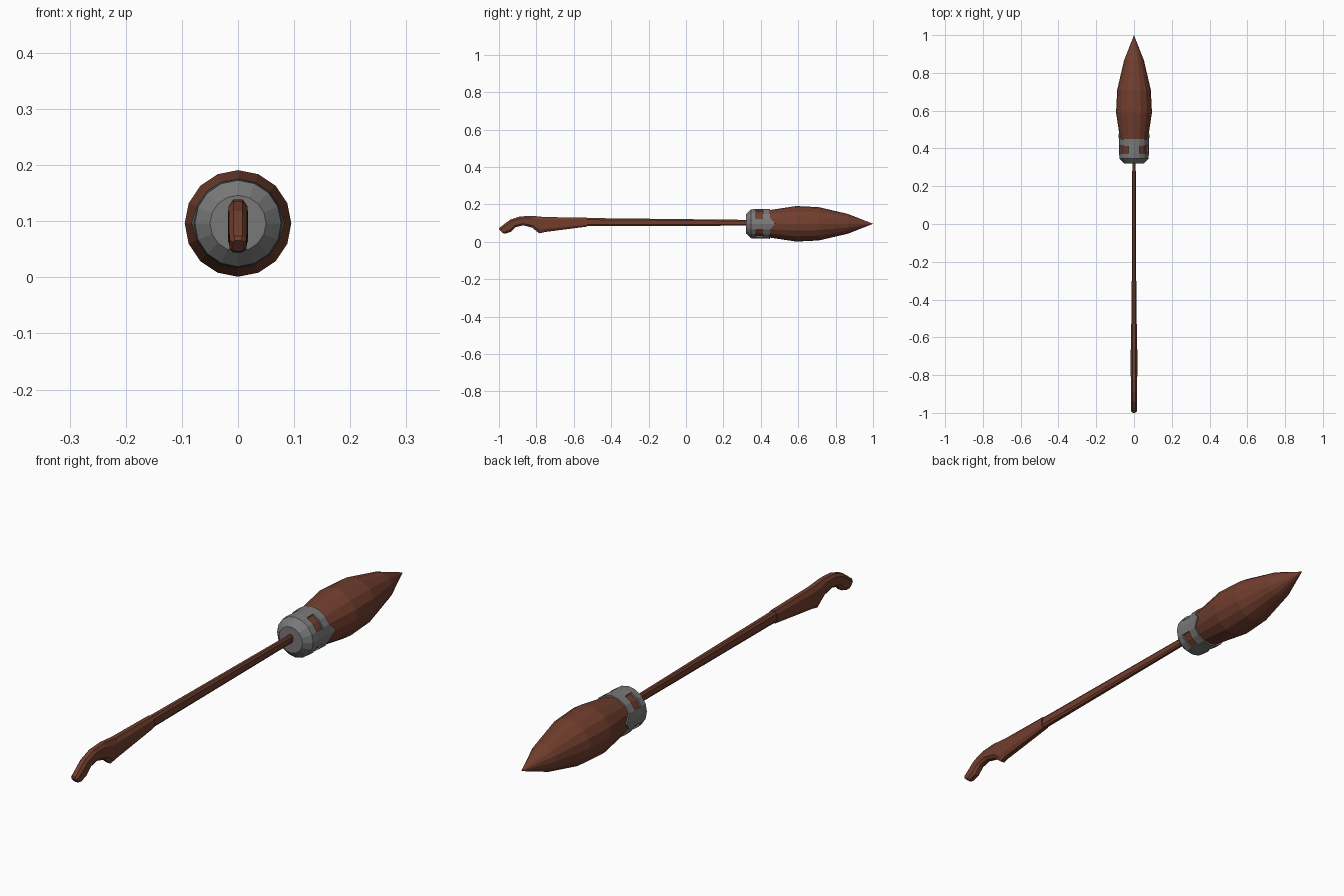
import bpy, bmesh, math

if "Cube" in bpy.data.objects:
    bpy.data.objects.remove(bpy.data.objects["Cube"])

AXIS_Z = 0.096   # height of the broom's long axis
SIDES = 16


def material(name, color):
    m = bpy.data.materials.new(name)
    m.diffuse_color = (*color, 1)
    m.use_nodes = True
    m.node_tree.nodes["Principled BSDF"].inputs["Base Color"].default_value = m.diffuse_color
    return m


brown = material("brown wood", (0.165, 0.048, 0.027))
grey = material("grey metal", (0.19, 0.19, 0.19))


def finish(name, bm, mat):
    bmesh.ops.recalc_face_normals(bm, faces=bm.faces)
    me = bpy.data.meshes.new(name)
    bm.to_mesh(me)
    bm.free()
    me.materials.append(mat)
    ob = bpy.data.objects.new(name, me)
    bpy.context.collection.objects.link(ob)
    return ob


def on_axis(y, r, k):
    a = 2 * math.pi * k / SIDES
    return (r * math.sin(a), y, AXIS_Z + r * math.cos(a))


def revolve(bm, profile, skip=lambda i, k: False):
    """Rings of SIDES points around the y axis; skip(i, k) leaves a hole."""
    rings = [[bm.verts.new(on_axis(y, r, k)) for k in range(SIDES)] for y, r in profile]
    for i in range(len(rings) - 1):
        for k in range(SIDES):
            if not skip(i, k):
                n = (k + 1) % SIDES
                bm.faces.new((rings[i][k], rings[i][n], rings[i + 1][n], rings[i + 1][k]))
    return rings


def loft(name, sections):
    """Octagonal bar; each section is (top y, top z, bottom y, bottom z, half width)."""
    bm = bmesh.new()
    octagon = [(0.5, 0), (1, 0.2), (1, 0.8), (0.5, 1),
               (-0.5, 1), (-1, 0.8), (-1, 0.2), (-0.5, 0)]
    rings = [[bm.verts.new((u * w, ty + (by - ty) * v, tz + (bz - tz) * v)) for u, v in octagon]
             for ty, tz, by, bz, w in sections]
    for a, b in zip(rings, rings[1:]):
        for k in range(8):
            n = (k + 1) % 8
            bm.faces.new((a[k], a[n], b[n], b[k]))
    bm.faces.new(rings[0])
    bm.faces.new(rings[-1])
    return finish(name, bm, brown)


# Bristle bundle, pointed at the back
bm = bmesh.new()
rings = revolve(bm, [(0.34, 0.069), (0.45, 0.074), (0.59, 0.095), (0.71, 0.089), (0.865, 0.053)])
bm.faces.new(rings[0])
tip = bm.verts.new((0, 1.0, AXIS_Z))
for k in range(SIDES):
    bm.faces.new((rings[-1][k], rings[-1][(k + 1) % SIDES], tip))
finish("bristles", bm, brown)

# Metal collar: closed front, four windows, pointed tabs on both sides
bm = bmesh.new()
rings = revolve(bm, [(0.32, 0.05), (0.347, 0.077), (0.375, 0.079), (0.413, 0.079), (0.45, 0.08)],
                skip=lambda i, k: i == 2 and k % 4 in (1, 2))
bm.faces.new(rings[0])
for c in (4, 12):
    point = bm.verts.new(on_axis(0.477, 0.083, c))
    for k in (c - 1, c):
        bm.faces.new((rings[-1][k], rings[-1][k + 1], point))
collar = finish("metal_collar", bm, grey)
solid = collar.modifiers.new("thickness", "SOLIDIFY")
solid.thickness = 0.007
solid.offset = -1

# Straight shaft
loft("shaft", [(0.34, 0.117, 0.34, 0.086, 0.009),
               (-0.54, 0.127, -0.54, 0.084, 0.013)])

# Grip that widens downward, then the curled hook
loft("grip", [(-0.53, 0.129, -0.53, 0.081, 0.016),
              (-0.755, 0.132, -0.755, 0.052, 0.018)])
loft("hook", [(-0.755, 0.132, -0.755, 0.052, 0.0175),
              (-0.785, 0.135, -0.785, 0.045, 0.0175),
              (-0.825, 0.139, -0.822, 0.075, 0.017),
              (-0.89, 0.135, -0.87, 0.088, 0.017),
              (-0.94, 0.118, -0.91, 0.078, 0.016),
              (-0.975, 0.092, -0.935, 0.054, 0.016),
              (-0.998, 0.074, -0.965, 0.044, 0.015),
              (-1.0, 0.066, -0.98, 0.046, 0.011)])
